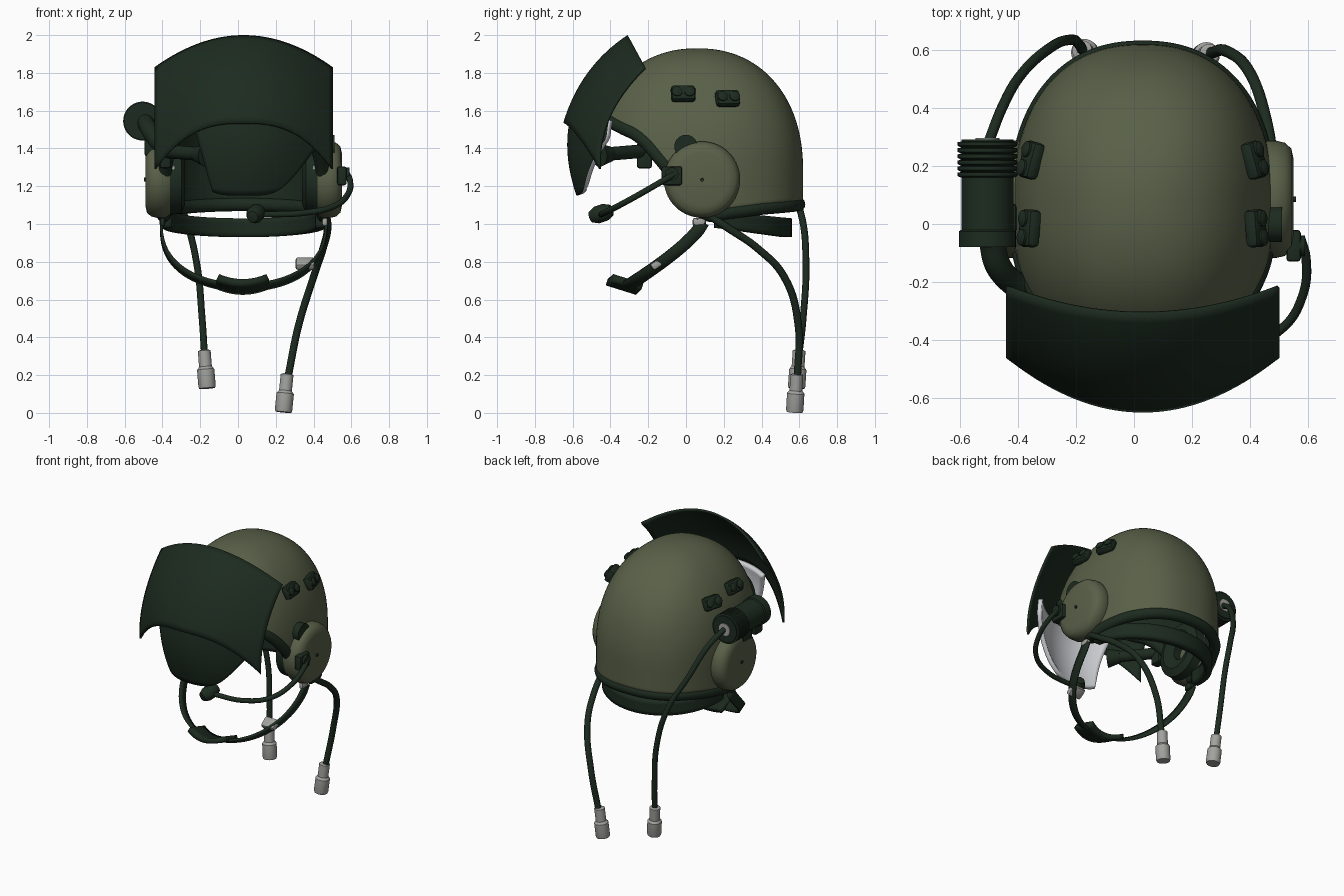
import bpy, bmesh
from math import sin, cos, pi, radians
from mathutils import Vector, Matrix

if "Cube" in bpy.data.objects:
    bpy.data.objects.remove(bpy.data.objects["Cube"])

CX = 0.03  # shell centre line


def material(name, rgb):
    m = bpy.data.materials.new(name)
    m.use_nodes = True
    m.diffuse_color = (*rgb, 1)
    m.node_tree.nodes["Principled BSDF"].inputs["Base Color"].default_value = (*rgb, 1)
    return m


OLIVE = material("olive", (0.1, 0.118, 0.065))
DARK = material("dark green", (0.012, 0.024, 0.014))
GREY = material("light grey", (0.36, 0.36, 0.345))
PALE = material("pale visor lining", (0.66, 0.67, 0.7))


def finish(name, bm, mats, closed=True):
    bmesh.ops.remove_doubles(bm, verts=bm.verts, dist=0.0001)
    if closed:
        bmesh.ops.recalc_face_normals(bm, faces=bm.faces)
    me = bpy.data.meshes.new(name)
    bm.to_mesh(me)
    bm.free()
    ob = bpy.data.objects.new(name, me)
    bpy.context.collection.objects.link(ob)
    for m in mats:
        me.materials.append(m)
    smooth(ob)
    return ob


def smooth(ob):
    bpy.ops.object.select_all(action="DESELECT")
    ob.select_set(True)
    bpy.context.view_layer.objects.active = ob
    bpy.ops.object.shade_smooth_by_angle(angle=radians(35))


def surface(name, f, nu, nv, mats, thick=0.0):
    """Grid surface of f(u, v); optional thickness goes inward in the last material."""
    bm = bmesh.new()
    g = [[bm.verts.new(f(i / nu, j / nv)) for j in range(nv + 1)] for i in range(nu + 1)]
    for i in range(nu):
        for j in range(nv):
            bm.faces.new((g[i][j], g[i + 1][j], g[i + 1][j + 1], g[i][j + 1]))
    ob = finish(name, bm, mats, closed=not thick)
    if thick:
        s = ob.modifiers.new("thickness", "SOLIDIFY")
        s.thickness = thick
        s.material_offset = s.material_offset_rim = len(mats) - 1
    return ob


def lathe(name, profile, origin, axis, mat, seg=40):
    """Revolve (radius, height) pairs about an axis."""
    rot = Vector(axis).to_track_quat("Z", "Y")

    def f(u, v):
        r, h = profile[round(v * (len(profile) - 1))]
        a = 2 * pi * u
        return Vector(origin) + rot @ Vector((r * cos(a), r * sin(a), h))
    return surface(name, f, seg, len(profile) - 1, [mat])


def rod(name, a, b, r, mat, r2=None):
    d = Vector(b) - Vector(a)
    k = r if r2 is None else r2
    return lathe(name, [(0, 0), (r, 0), (k, d.length), (0, d.length)], a, d, mat, 28)


def block(name, loc, size, mat, rot=None, bevel=0.012):
    bm = bmesh.new()
    m = Matrix.Translation(loc) @ (rot or Matrix.Identity(4)) @ Matrix.Diagonal((*size, 1))
    bmesh.ops.create_cube(bm, size=1, matrix=m)
    bmesh.ops.bevel(bm, geom=bm.edges[:], offset=bevel, segments=2, affect="EDGES", profile=0.5)
    return finish(name, bm, [mat])


def tube(name, pts, r, mat, cyclic=False):
    cu = bpy.data.curves.new(name, "CURVE")
    cu.dimensions = "3D"
    cu.bevel_depth, cu.bevel_resolution, cu.resolution_u = r, 4, 8
    cu.use_fill_caps = True
    sp = cu.splines.new("BEZIER")
    sp.bezier_points.add(len(pts) - 1)
    sp.use_cyclic_u = cyclic
    for bp, p in zip(sp.bezier_points, pts):
        bp.co = p
        bp.handle_left_type = bp.handle_right_type = "AUTO"
    ob = bpy.data.objects.new(name, cu)
    bpy.context.collection.objects.link(ob)
    cu.materials.append(mat)
    bpy.ops.object.select_all(action="DESELECT")
    ob.select_set(True)
    bpy.context.view_layer.objects.active = ob
    bpy.ops.object.convert(target="MESH")
    smooth(bpy.context.view_layer.objects.active)


# Helmet shell: squarish dome with a lower edge that rises over the face
EDGE = [(-1, 1.1), (-0.6, 1.08), (-0.1, 1.04), (0.12, 1.12), (0.29, 1.3),
        (0.55, 1.46), (0.86, 1.535), (1, 1.54)]


def edge_z(c):
    for (c0, z0), (c1, z1) in zip(EDGE, EDGE[1:]):
        if c <= c1:
            return z0 + (z1 - z0) * (c - c0) / (c1 - c0)
    return EDGE[-1][1]


def shell_point(a, z, grow=0.0):
    t = min(1, max(0, (z - 1.28) / 0.65))
    k = (1 - t ** 2.2) ** (1 / 2.2)
    k *= (abs(sin(a)) ** 2.3 + abs(cos(a)) ** 2.3) ** (-1 / 2.3)
    return Vector((CX + (0.45 + grow) * k * sin(a), 0.06 - (0.56 + grow) * k * cos(a), z))


def shell(u, v):
    a = 2 * pi * u
    z0 = edge_z(cos(a))
    return shell_point(a, z0 + (1.93 - z0) * sin(v * pi / 2))


surface("helmet_shell", shell, 96, 28, [OLIVE, DARK], 0.035)
tube("edge_trim", [shell_point(2 * pi * i / 48, edge_z(cos(2 * pi * i / 48)) + 0.004, -0.024)
                   for i in range(48)], 0.036, DARK, True)


# Nape pad under the rear edge
def nape(u, v):
    a = pi * u
    s = sin(a)
    lo, hi = 0.98 - 0.05 * s, 1.07 - 0.04 * s
    return Vector((CX + 0.43 * cos(a), 0.15 + 0.41 * s, lo + (hi - lo) * v))


surface("nape_pad", nape, 40, 4, [DARK], 0.05)


# Visor cover: curved sheet between a centre profile and a side profile
def bez(p, q, r, t):
    return [(1 - t) ** 2 * a + 2 * t * (1 - t) * b + t * t * c for a, b, c in zip(p, q, r)]


def cover(u, v):
    q = 2 * u - 1
    yc, zc = bez((-0.65, 1.535), (-0.56, 1.835), (-0.31, 2.0), v)
    ys, zs = bez((-0.46, 1.29), (-0.48, 1.575), (-0.22, 1.83), v)
    return Vector((CX + 0.472 * q, yc + (ys - yc) * q * q,
                   zc + (zs - zc) * abs(q) ** (2.7 - 0.7 * v)))


surface("visor_cover", cover, 40, 16, [DARK], 0.014)


# Inner visor, cut away on one side for the eyepiece, with rounded lower corners
def visor(u, v):
    left = -0.135 - 0.11 * v
    right = 0.2 + 0.25 * min(1, v * 1.35) ** 0.8
    x = left + (right - left) * u
    y, z = bez((-0.58, 1.15), (-0.655, 1.37), (-0.615, 1.55), v)
    z += 0.02 * (1 - v) ** 6 * abs(2 * u - 1) ** 4
    return Vector((x, y + 0.26 * ((x - CX) / 0.47) ** 2, z))


surface("inner_visor", visor, 30, 14, [DARK, PALE], 0.028)

# Paired parts: ear cups, cushions, liner strips and shell brackets
EAR = [(0, 0.525), (0.008, 0.525), (0.008, 0.52), (0.14, 0.52), (0.175, 0.512), (0.195, 0.49),
       (0.202, 0.46), (0.202, 0.42), (0.185, 0.39), (0, 0.39)]
for side, sx in (("left", 1), ("right", -1)):
    lathe(side + "_ear_cup", EAR, (CX, 0.085, 1.235), (sx, 0, 0), OLIVE, 56)
    rod(side + "_ear_screw", (CX + sx * 0.52, 0.085, 1.235), (CX + sx * 0.528, 0.085, 1.235), 0.01, DARK)
    lathe(side + "_ear_cushion", [(0.06, 0.395), (0.185, 0.395), (0.18, 0.33), (0.13, 0.31), (0.06, 0.34),
                                  (0.06, 0.395)], (CX, 0.085, 1.235), (sx, 0, 0), DARK)
    block(side + "_liner_strip", (CX + sx * 0.375, -0.07, 1.25), (0.02, 0.04, 0.12), GREY, bevel=0.006)
    block(side + "_strap_mount", (CX + sx * 0.43, 0.07, 1.01), (0.03, 0.07, 0.045), GREY if sx > 0 else DARK)
    for where, y, z, turn in (("front", -0.015, 1.69, 4), ("rear", 0.22, 1.665, 15)):
        rot = Matrix.Rotation(radians(turn * sx), 4, "Z") @ Matrix.Rotation(radians(-27 * sx), 4, "Y")
        loc = Vector((CX + sx * (0.39 if y < 0 else 0.385), y, z))
        block(side + "_" + where + "_bracket", loc, (0.05, 0.13, 0.09), DARK, rot, 0.018)
        for k in (-0.033, 0.033):
            p = loc + rot @ Vector((sx * 0.02, k, 0.0))
            lathe(side + "_bracket_screw", [(0.028, 0), (0.028, 0.012), (0.015, 0.02), (0, 0.02)],
                  p, rot @ Vector((sx, 0, 0)), DARK, 20)

# Visor pivot knobs
rod("left_visor_knob", (0.45, 0.0, 1.41), (0.51, 0.0, 1.41), 0.062, DARK)
block("right_visor_mount", (-0.45, 0.02, 1.42), (0.09, 0.1, 0.12), DARK)

# Sight tube on the right side with a ribbed rear end
prof = [(0, 0), (0.098, 0), (0.098, 0.055), (0.09, 0.06), (0.09, 0.24)]
for i in range(6):
    prof += [(0.103, 0.245 + i * 0.021), (0.103, 0.257 + i * 0.021), (0.09, 0.259 + i * 0.021)]
prof += [(0.09, 0.372), (0, 0.372)]
lathe("sight_tube", prof, (-0.505, -0.08, 1.545), (0, 1, 0), DARK)
rod("sight_tube_socket", (-0.505, 0.285, 1.545), (-0.505, 0.297, 1.545), 0.042, GREY)
tube("sight_arm", [(-0.49, -0.06, 1.54), (-0.47, -0.14, 1.5), (-0.42, -0.2, 1.43), (-0.37, -0.23, 1.385)],
     0.045, DARK)
block("sight_joint", (-0.385, -0.22, 1.36), (0.06, 0.08, 0.13), DARK)
rod("eyepiece_arm", (-0.38, -0.24, 1.385), (-0.2, -0.42, 1.37), 0.036, DARK)
rod("eyepiece", (-0.22, -0.4, 1.37), (-0.165, -0.46, 1.365), 0.04, DARK, 0.062)

# Microphone boom
block("boom_mount", (0.55, -0.075, 1.255), (0.05, 0.11, 0.1), DARK)
rod("boom_pivot", (0.55, -0.075, 1.265), (0.59, -0.075, 1.265), 0.035, DARK)
tube("boom", [(0.575, -0.05, 1.27), (0.593, -0.12, 1.23), (0.58, -0.25, 1.155), (0.51, -0.36, 1.095),
              (0.36, -0.43, 1.06), (0.1, -0.45, 1.05)], 0.016, DARK)
lathe("microphone", [(0, -0.068), (0.03, -0.06), (0.046, -0.025), (0.046, 0.025), (0.03, 0.06), (0, 0.068)],
      (0.095, -0.45, 1.055), (0.3, 0.9, 0.3), DARK, 24)


# Chin strap, chin cup and clip
def strap(u, v):
    a = pi * (u - 0.5)
    c = max(0, cos(a))
    w = Vector((0, 0.85, -0.5)) * (v - 0.5) * 0.07
    return Vector((CX + 0.43 * sin(a), 0.09 - 0.41 * c, 1.01 - 0.34 * c ** 0.75)) + w


surface("chin_strap", strap, 48, 2, [DARK], 0.014)


def chin(u, v):
    q = 2 * u - 1
    return Vector((0.025 + 0.14 * q, -0.425 + 0.16 * v + 0.03 * q * q,
                   0.675 - 0.05 * v + 0.03 * q * q))


surface("chin_cup", chin, 12, 4, [DARK], -0.035)
block("strap_clip", (0.355, -0.15, 0.79), (0.1, 0.075, 0.04), GREY, Matrix.Rotation(radians(35), 4, "X"))

# Cables and plugs
PLUG = [(0, 0), (0.042, 0), (0.046, 0.012), (0.046, 0.1), (0.034, 0.115), (0.034, 0.2), (0.02, 0.205), (0, 0.205)]
tube("right_cable", [(-0.5, 0.285, 1.545), (-0.455, 0.4, 1.46), (-0.385, 0.52, 1.27), (-0.285, 0.61, 1.05),
                     (-0.22, 0.635, 0.8), (-0.19, 0.62, 0.5), (-0.178, 0.6, 0.32)], 0.018, DARK)
tube("left_cable", [(0.47, 0.13, 1.04), (0.475, 0.22, 0.98), (0.45, 0.38, 0.87), (0.4, 0.52, 0.72),
                    (0.32, 0.595, 0.46), (0.265, 0.59, 0.19)], 0.02, DARK)
lathe("right_plug", PLUG, (-0.163, 0.585, 0.13), (-0.08, 0.07, 1), GREY, 24)
lathe("left_plug", PLUG, (0.24, 0.575, 0.004), (0.1, 0.06, 1), GREY, 24)
